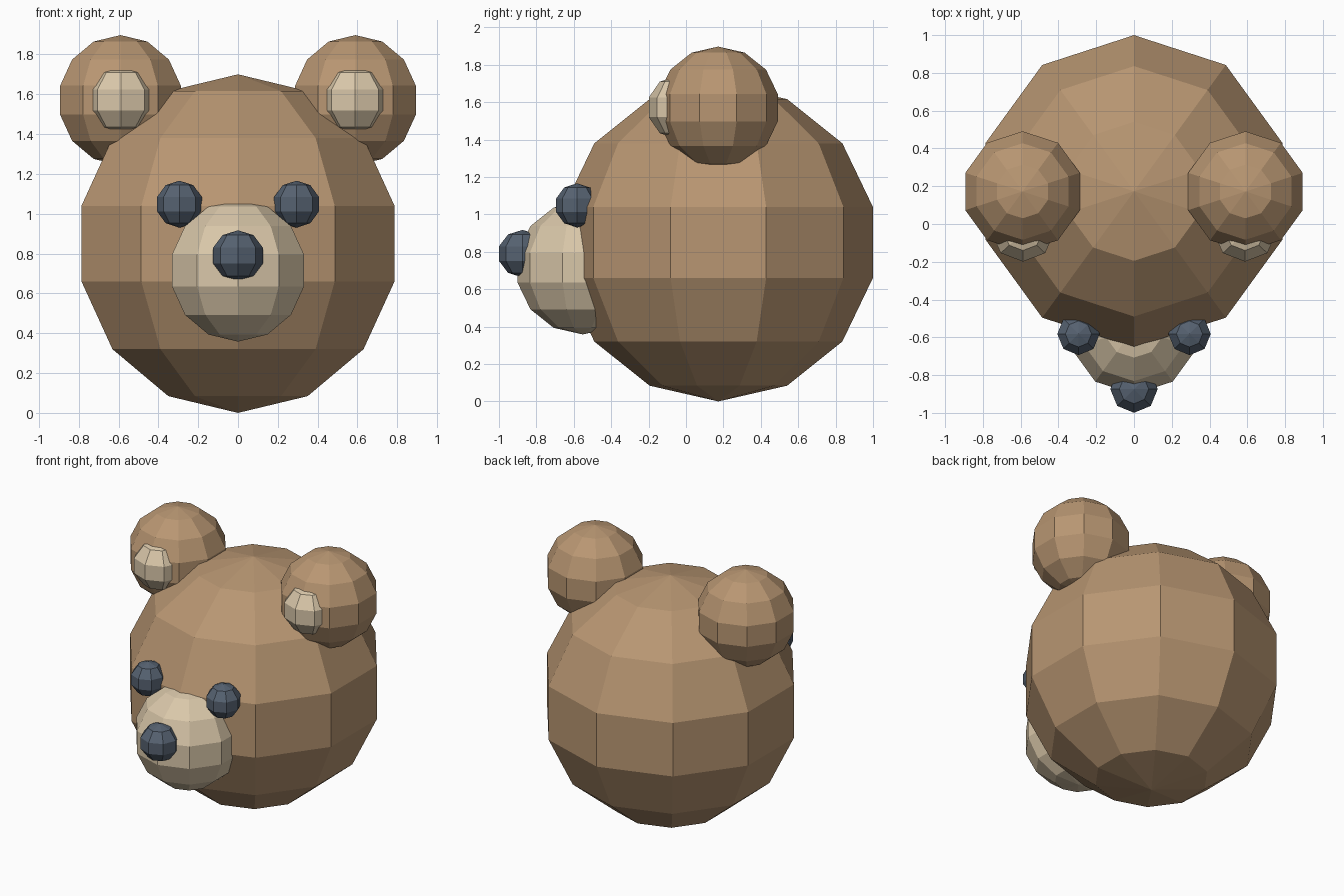
import bpy
import bmesh
from mathutils import Matrix, Vector

if "Cube" in bpy.data.objects:
    bpy.data.objects.remove(bpy.data.objects["Cube"])


def srgb(r, g, b):
    def lin(c):
        c /= 255
        return c / 12.92 if c <= 0.04045 else ((c + 0.055) / 1.055) ** 2.4
    return (lin(r), lin(g), lin(b), 1.0)


def material(name, colour):
    m = bpy.data.materials.new(name)
    m.diffuse_color = colour
    m.use_nodes = True
    m.node_tree.nodes["Principled BSDF"].inputs["Base Color"].default_value = m.diffuse_color
    return m


fur = material("brown_fur", srgb(184, 150, 114))
cream = material("cream", srgb(217, 199, 169))
slate = material("dark_slate", srgb(86, 98, 113))


def ball(name, centre, radius, mat, segments, rings):
    """Flat-shaded UV sphere with vertices on the front and back (+-y)."""
    bm = bmesh.new()
    bmesh.ops.create_uvsphere(bm, u_segments=segments, v_segments=rings, radius=1.0)
    # Turn so that one vertex column faces exactly forward
    side = min(bm.verts, key=lambda v: (round(abs(v.co.z), 4), round(abs(v.co.x), 4), v.co.y))
    turn = Vector((side.co.x, side.co.y)).angle_signed(Vector((0, -1)))
    bmesh.ops.rotate(bm, verts=bm.verts, cent=(0, 0, 0), matrix=Matrix.Rotation(-turn, 3, 'Z'))
    bmesh.ops.scale(bm, verts=bm.verts, vec=radius)
    bmesh.ops.recalc_face_normals(bm, faces=bm.faces)
    mesh = bpy.data.meshes.new(name)
    bm.to_mesh(mesh)
    bm.free()
    mesh.materials.append(mat)
    ob = bpy.data.objects.new(name, mesh)
    ob.location = centre
    bpy.context.collection.objects.link(ob)
    return ob


# Head, muzzle and nose
ball("head", (0, 0.173, 0.85), (0.848, 0.848, 0.85), fur, 10, 7)
ball("muzzle", (0, -0.552, 0.715), (0.358, 0.358, 0.357), cream, 10, 7)
ball("nose", (0, -0.874, 0.79), (0.132, 0.132, 0.127), slate, 8, 5)

# Paired ears and eyes
for side, s in (("left", -1), ("right", 1)):
    ball(side + "_ear", (s * 0.59, 0.172, 1.57), (0.327, 0.327, 0.327), fur, 10, 7)
    ball(side + "_inner_ear", (s * 0.588, -0.045, 1.572), (0.175, 0.162, 0.17), cream, 8, 5)
    ball(side + "_eye", (s * 0.294, -0.582, 1.048), (0.118, 0.118, 0.118), slate, 8, 5)
